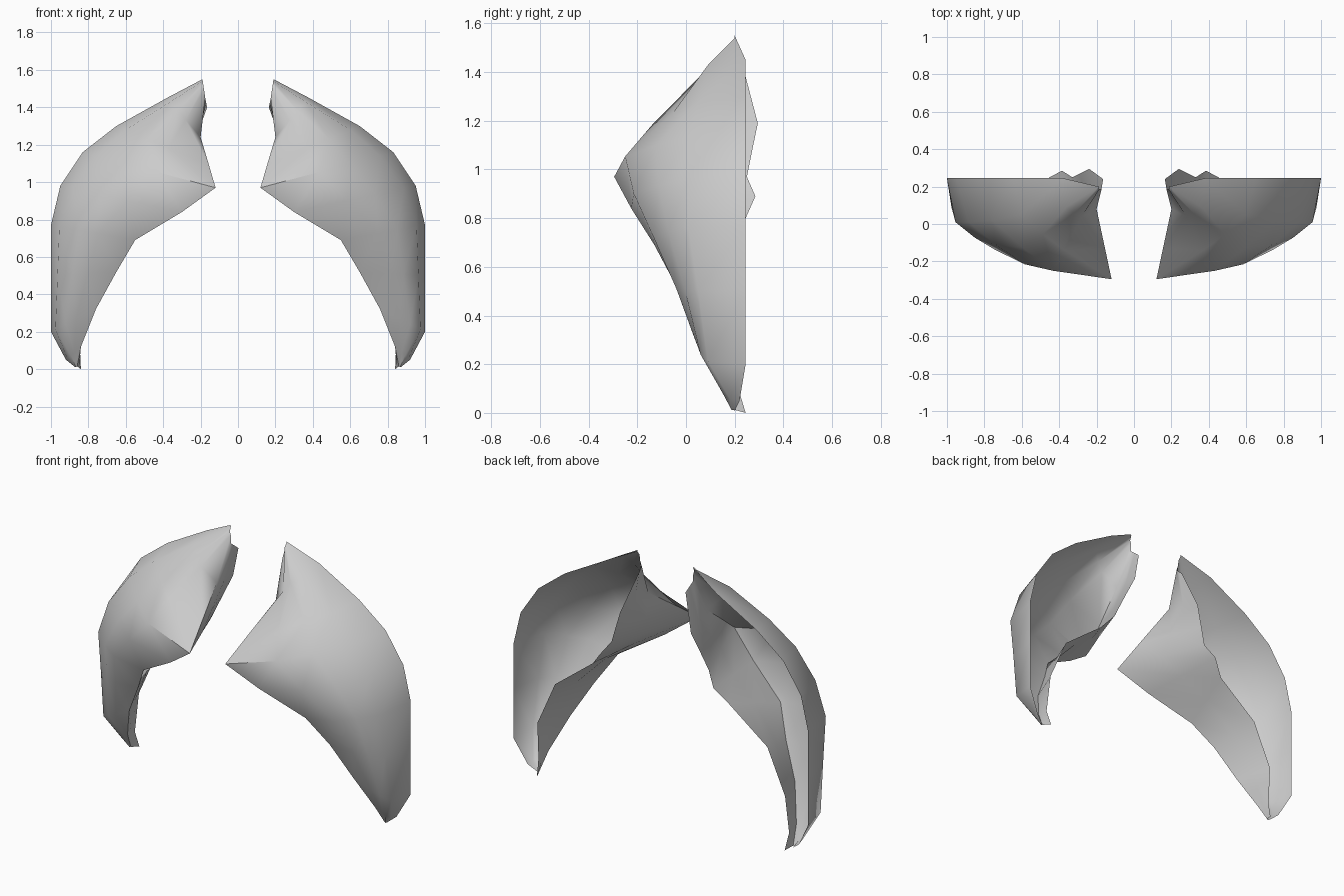
import bpy, bmesh, math
from mathutils import Vector

if "Cube" in bpy.data.objects:
    bpy.data.objects.remove(bpy.data.objects["Cube"])

# Guide curves of one curved shell, running from the top point to the lower tip
rim = [(.19, .20, 1.55), (.38, .245, 1.45), (.65, .245, 1.30), (.83, .245, 1.16), (.95, .245, .98),
       (1.0, .245, .77), (1.0, .245, .50), (1.0, .245, .20), (.92, .22, .05), (.87, .20, .01)]
front_edge = [(.175, .18, 1.45), (.20, .08, 1.24), (.155, -.13, 1.09), (.12, -.295, .97), (.30, -.225, .84),
              (.55, -.13, .69), (.65, -.04, .52), (.76, .03, .32), (.84, .13, .12), (.86, .19, .015)]
back_edge = [(.165, .24, 1.40), (.24, .295, 1.19), (.29, .27, 1.07), (.33, .25, .97), (.385, .285, .89),
             (.46, .245, .80), (.72, .24, .60), (.84, .24, .33), (.85, .215, .10), (.84, .245, 0)]
# Depth of the outer shoulder and of the front face at each station
shoulder_y = [.20, .09, .05, .02, .01, .01, .05, .09, .18, .20]
face_y = [.19, .04, -.14, -.25, -.215, -.135, -.04, .05, .15, .195]


def section(i):
    """Cross-section: rim, shoulder, front face, front edge, inner wall, back edge."""
    o, f, b = Vector(rim[i]), Vector(front_edge[i]), Vector(back_edge[i])
    s = o.lerp(f, .1)
    m = o.lerp(f, .56)
    q = m.lerp(s, .5)
    s.y, m.y = shoulder_y[i], face_y[i]
    q.y = (s.y + m.y) / 2 - .01
    return [o, s, q, m, f, f.lerp(b, .5), b]


# Loft the shell
bm = bmesh.new()
rows = [[bm.verts.new(p) for p in section(i)] for i in range(len(rim))]
for r0, r1 in zip(rows, rows[1:]):
    for j in range(len(r0) - 1):
        bm.faces.new((r0[j], r0[j + 1], r1[j + 1], r1[j]))
bmesh.ops.recalc_face_normals(bm, faces=bm.faces)
front = min(bm.faces, key=lambda f: f.calc_center_median().y)
if front.normal.y > 0:
    bmesh.ops.reverse_faces(bm, faces=bm.faces)
mesh = bpy.data.meshes.new("side_shells")
bm.to_mesh(mesh)
bm.free()
shells = bpy.data.objects.new("side_shells", mesh)
bpy.context.collection.objects.link(shells)

# Smooth shading, then mirror to the other side
bpy.context.view_layer.objects.active = shells
shells.select_set(True)
bpy.ops.object.shade_smooth_by_angle(angle=math.radians(60))
mirror = shells.modifiers.new("mirror", 'MIRROR')
mirror.use_mirror_merge = False
